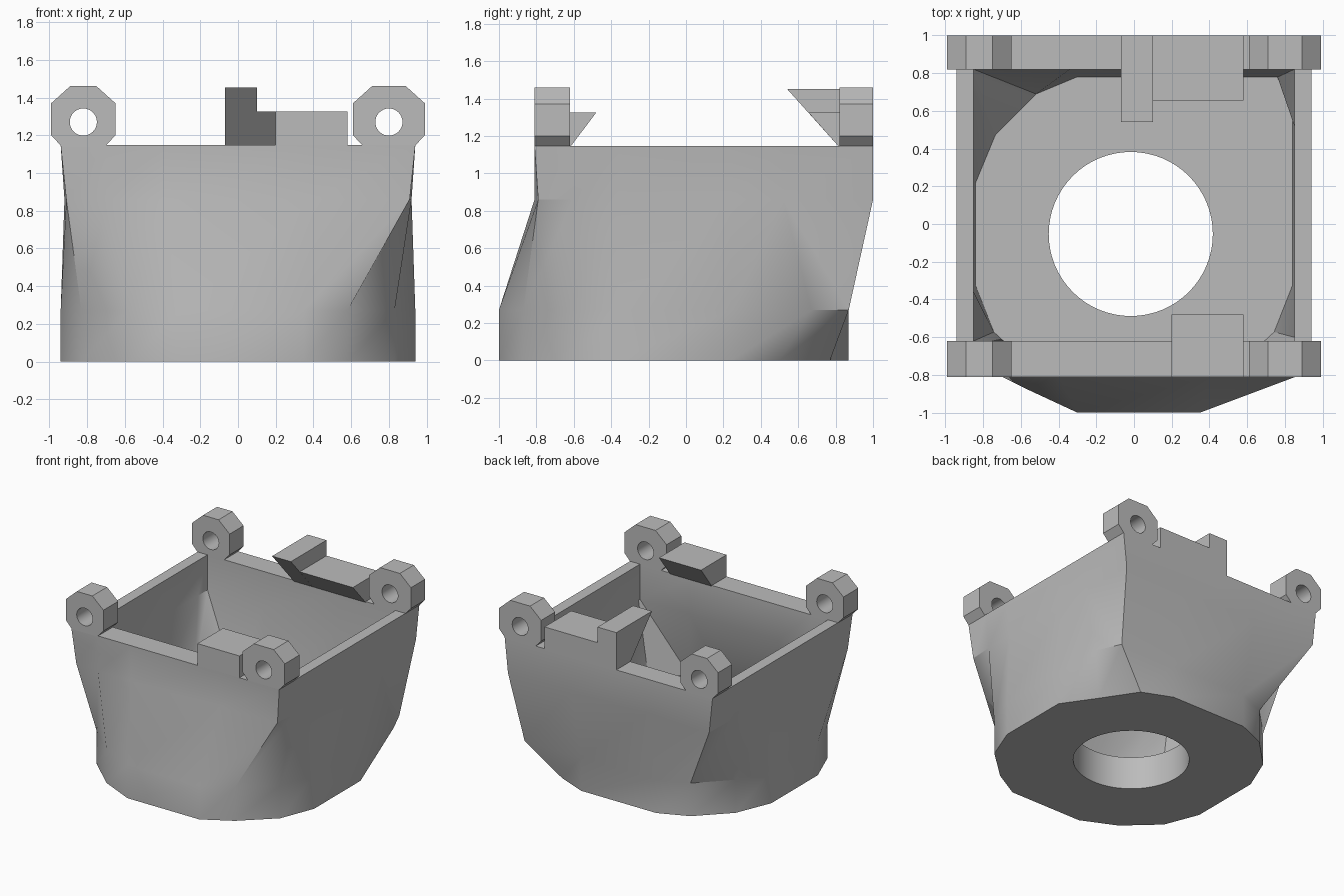
import bpy, bmesh, math
from mathutils import Matrix

cube = bpy.data.objects.get("Cube")
if cube:
    bpy.data.objects.remove(cube, do_unlink=True)

grey = bpy.data.materials.new("light_grey")
grey.use_nodes = True
colour = (0.5, 0.5, 0.5, 1)
grey.diffuse_color = colour
grey.node_tree.nodes["Principled BSDF"].inputs["Base Color"].default_value = colour


def finish(name, bm):
    bmesh.ops.recalc_face_normals(bm, faces=bm.faces)
    mesh = bpy.data.meshes.new(name)
    bm.to_mesh(mesh)
    bm.free()
    obj = bpy.data.objects.new(name, mesh)
    mesh.materials.append(grey)
    bpy.context.collection.objects.link(obj)
    return obj


def activate(obj):
    bpy.ops.object.select_all(action='DESELECT')
    obj.select_set(True)
    bpy.context.view_layer.objects.active = obj


def drill(obj, centre, radius, depth, along_y=False, sides=32):
    """Cut a round hole through a part, then discard the cutter."""
    bm = bmesh.new()
    matrix = Matrix.Translation(centre)
    if along_y:
        matrix = matrix @ Matrix.Rotation(math.pi / 2, 4, 'X')
    bmesh.ops.create_cone(bm, cap_ends=True, segments=sides, radius1=radius,
                          radius2=radius, depth=depth, matrix=matrix)
    cutter = finish("hole_cutter", bm)
    cutter.hide_render = True
    activate(obj)
    mod = obj.modifiers.new("hole", 'BOOLEAN')
    mod.operation = 'DIFFERENCE'
    mod.solver = 'EXACT'
    mod.object = cutter
    bpy.ops.object.modifier_apply(modifier=mod.name)
    bpy.data.objects.remove(cutter, do_unlink=True)
    smooth(obj)


def smooth(obj):
    activate(obj)
    bpy.ops.object.shade_smooth_by_angle(angle=math.radians(30))


def extrude_profile(name, points, axis, start, end):
    """Prism from a 2D profile, extruded along x or y."""
    bm = bmesh.new()
    rows = []
    for t in (start, end):
        rows.append([bm.verts.new((t, u, z) if axis == 'X' else (u, t, z))
                     for u, z in points])
    a, b = rows
    bm.faces.new(a)
    bm.faces.new(b)
    for i in range(len(a)):
        j = (i + 1) % len(a)
        bm.faces.new((a[i], a[j], b[j], b[i]))
    return finish(name, bm)


# Body outlines, counter-clockwise from the front
base = [(-.3, -1), (.35, -1), (.58, -.87), (.83, -.64), (.94, -.36), (.94, .24),
        (.76, .5), (.58, .77), (.34, .87), (-.34, .87), (-.58, .77), (-.82, .53),
        (-.94, .24), (-.94, -.36), (-.83, -.64), (-.58, -.87)]
belly = list(base)
belly[6], belly[7] = (.94, .67), (.85, .87)
shoulder = [(-.4, -.81), (.4, -.81), (.91, -.79), (.92, -.6), (.92, -.36), (.92, .24),
            (.91, .52), (.91, 1), (.34, 1), (-.34, 1), (-.91, 1), (-.92, .7),
            (-.92, .24), (-.92, -.36), (-.91, -.79), (-.7, -.81)]
rim = [(math.copysign(.94, x) if abs(x) > .9 else x, -.81 if y < -.75 else y)
       for x, y in shoulder]
inner_rim = [(max(-.85, min(.85, x)), max(-.62, min(.82, y))) for x, y in rim]
floor = [(x * .895, y * .895) for x, y in belly]

# Body: outer wall up, over the rim and down inside to the floor
FLOOR, SHOULDER, RIM = .27, .86, 1.147
bm = bmesh.new()
rings = []
for outline, z in ((base, 0), (belly, FLOOR), (shoulder, SHOULDER), (rim, RIM),
                   (inner_rim, RIM), (inner_rim, SHOULDER), (floor, FLOOR)):
    rings.append([bm.verts.new((x, y, z)) for x, y in outline])
for low, high in zip(rings, rings[1:]):
    for i in range(len(low)):
        j = (i + 1) % len(low)
        if low is rings[1] and i == 6:
            # Creased corner facet
            bm.faces.new((low[i], low[j], high[i]))
            bm.faces.new((low[j], high[j], high[i]))
        else:
            bm.faces.new((low[i], low[j], high[j], high[i]))
bm.faces.new(rings[0])
bm.faces.new(rings[-1])
body = finish("body_shell", bm)
drill(body, (-.017, -.053, .1), .435, 1, sides=64)

# Eyelet lugs on the four corners
for side, x0, x1, cx in (("right", -.99, -.65, -.82), ("left", .61, .99, .8)):
    for end, y0, y1 in (("front", -.81, -.62), ("back", .82, 1)):
        profile = [(x0, 1.2), (x0 + .055, 1.14), (x1 - .055, 1.14), (x1, 1.2),
                   (x1, 1.37), (x1 - .1, 1.46), (x0 + .1, 1.46), (x0, 1.37)]
        lug = extrude_profile(f"{end}_{side}_lug", profile, 'Y', y0, y1)
        drill(lug, (cx, (y0 + y1) / 2, 1.27), .072, 1, along_y=True)

# Wedge-shaped catches overhanging the opening
for name, wall, lip, tip, top, x0, x1 in (
        ("front_catch", -.81, -.62, -.48, 1.325, .2, .58),
        ("back_catch_low", 1, .82, .655, 1.325, .1, .58),
        ("back_catch_high", 1, .82, .54, 1.452, -.07, .1)):
    extrude_profile(name, [(wall, 1.14), (lip, 1.14), (tip, top), (wall, top)],
                    'X', x0, x1)
